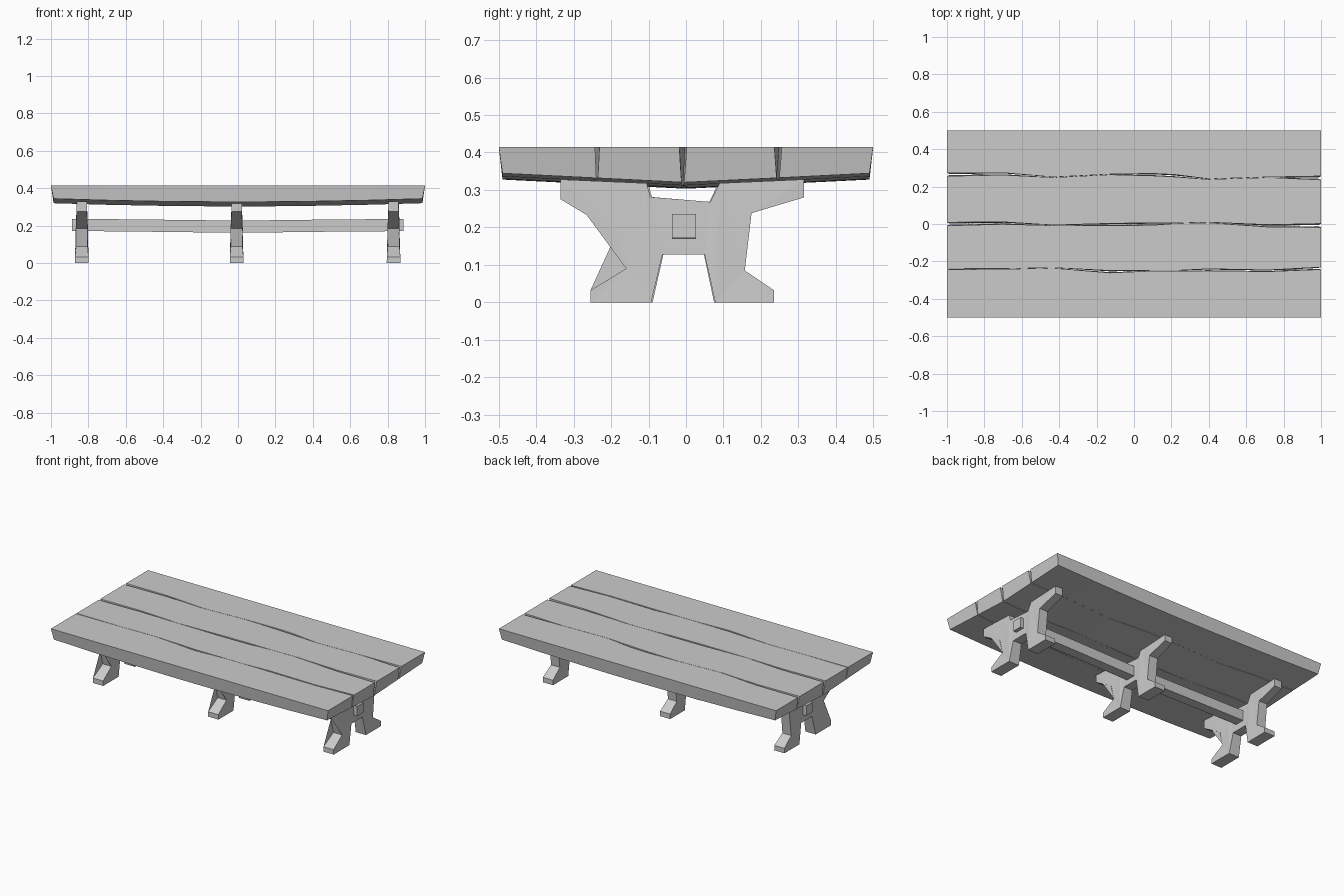
import bpy, bmesh

if "Cube" in bpy.data.objects:
    bpy.data.objects.remove(bpy.data.objects["Cube"])

TOP = 0.415


def finish(bm, name):
    bmesh.ops.recalc_face_normals(bm, faces=bm.faces)
    me = bpy.data.meshes.new(name)
    bm.to_mesh(me)
    bm.free()
    ob = bpy.data.objects.new(name, me)
    bpy.context.collection.objects.link(ob)
    return ob


def interp(points, x):
    for (x0, v0), (x1, v1) in zip(points, points[1:]):
        if x <= x1:
            return v0 + (v1 - v0) * (x - x0) / (x1 - x0)
    return points[-1][1]


def loft(rings, name):
    # closed tube through equal-sized rings of points
    bm = bmesh.new()
    vs = [[bm.verts.new(p) for p in r] for r in rings]
    n = len(vs[0])
    for a, b in zip(vs, vs[1:]):
        for i in range(n):
            j = (i + 1) % n
            bm.faces.new((a[i], a[j], b[j], b[i]))
    caps = [bm.faces.new(vs[0]), bm.faces.new(vs[-1])]
    if n > 4:
        bmesh.ops.triangulate(bm, faces=caps)
    return finish(bm, name)


# Tabletop: planks with worn, wavering seams and a bowed underside
STATIONS = [-1, -0.7, -0.43, -0.13, 0.1, 0.22, 0.4, 0.72, 1]


def seam(centre, width):
    return [(x, c) for x, c in zip(STATIONS, centre)], [(x, w) for x, w in zip(STATIONS, width)]


def edge(y):
    return seam([y] * 9, [0] * 9)


seams = [
    edge(-0.5),
    seam([-.24, -.24, -.235, -.255, -.25, -.25, -.245, -.25, -.237],
         [.003, .001, .001, .006, .001, .001, .005, .004, .006]),
    seam([0, .005, -.007, -.003, 0, .004, .008, -.01, -.008],
         [.009, .006, .001, .006, .006, .001, .001, .006, .01]),
    seam([.265, .268, .25, .265, .264, .258, .24, .25, .246],
         [.009, .006, .001, .001, .006, .006, .001, .001, .01]),
    edge(0.5),
]


def under(x, y):
    return 0.303 + 0.017 * x * x + 0.05 * abs(y)


for k in range(4):
    (lc, lw), (rc, rw) = seams[k], seams[k + 1]
    rings = []
    for x in STATIONS:
        yl, yr = interp(lc, x), interp(rc, x)
        wl, wr = interp(lw, x), interp(rw, x)
        bl = -0.49 if k == 0 else yl - wl * 0.1 + wl * 0.4
        br = 0.49 if k == 3 else yr - wr * 0.4
        xb = x * 0.986
        rings.append([(x, yl + wl, TOP), (x, yr - wr, TOP),
                      (xb, br, under(x, br)), (xb, bl, under(x, bl))])
    loft(rings, f"plank_{k + 1}")

# Trestle legs: chunky carved X profile, thickness varying with height
PROFILE = [(-.255, 0), (-.255, .032), (-.16, .09), (-.185, .185), (-.335, .275),
           (-.335, .328), (-.105, .318), (-.095, .281), (.065, .268), (.09, .318),
           (.315, .328), (.315, .28), (.175, .238), (.157, .085), (.235, .032),
           (.235, 0), (.078, 0), (.05, .127), (-.063, .127), (-.093, 0)]
THICK = [(0, .037), (.05, .036), (.1, .03), (.2, .033), (.28, .027), (.4, .027)]


def trestle(x, s, name):
    def ring(side):
        return [(x + side * interp(THICK, z), y * s, z) for y, z in PROFILE]
    loft([ring(-1), ring(1)], name)


trestle(-0.835, 0.98, "left_trestle")
trestle(-0.007, 0.96, "middle_trestle")
trestle(0.832, 1.0, "right_trestle")

# Stretcher beam through all trestles, sagging slightly in the middle
beam = []
for x, dz in [(-.888, .004), (-.5, 0), (0, -.006), (.5, 0), (.885, .003)]:
    lo, hi = .168 + dz, .233 + dz
    beam.append([(x, -.037, lo), (x, .027, lo), (x, .027, hi), (x, -.037, hi)])
loft(beam, "stretcher_beam")
